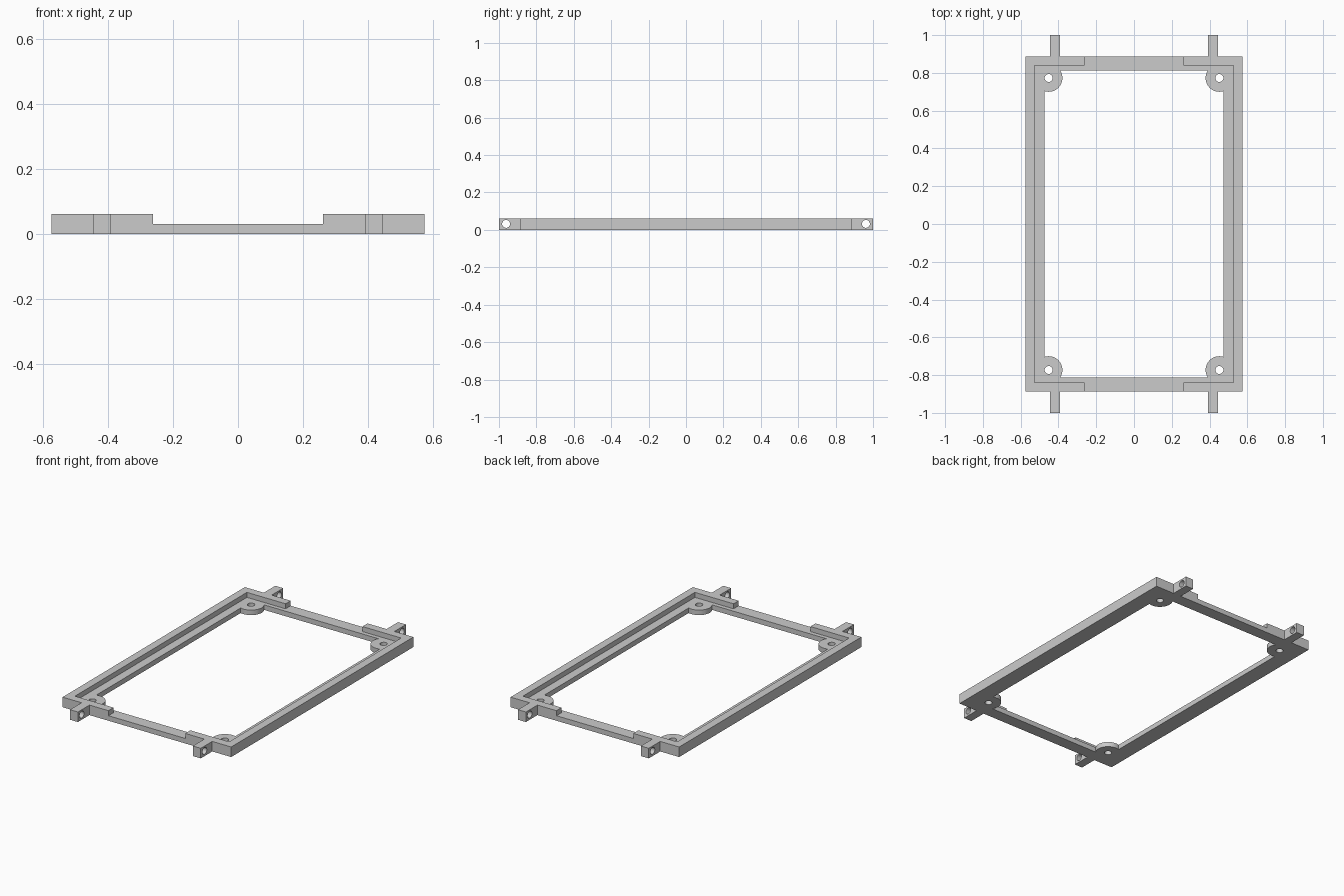
import bpy
import bmesh
from math import pi
from mathutils import Matrix

if "Cube" in bpy.data.objects:
    bpy.data.objects.remove(bpy.data.objects["Cube"], do_unlink=True)

HEIGHT, LEDGE = 0.062, 0.031
OUT_X, OUT_Y = 0.575, 0.888          # outer frame
TAB_IN, TAB_OUT, TAB_Y = 0.392, 0.446, 1.0
BOSS_X, BOSS_Y, BOSS_R = 0.452, 0.773, 0.073
HOLE_R = 0.021
SIGNS = [(sx, sy) for sx in (-1, 1) for sy in (-1, 1)]

grey = bpy.data.materials.new("light grey plastic")
grey.use_nodes = True
colour = (0.6, 0.6, 0.6, 1)
grey.diffuse_color = colour
grey.node_tree.nodes["Principled BSDF"].inputs["Base Color"].default_value = colour


def finish(bm, name):
    mesh = bpy.data.meshes.new(name)
    bmesh.ops.recalc_face_normals(bm, faces=bm.faces)
    bm.to_mesh(mesh)
    bm.free()
    mesh.materials.append(grey)
    obj = bpy.data.objects.new(name, mesh)
    bpy.context.collection.objects.link(obj)
    return obj


def box(name, half_x, half_y, z0, z1):
    bm = bmesh.new()
    size = Matrix.Diagonal((2 * half_x, 2 * half_y, z1 - z0, 1))
    bmesh.ops.create_cube(bm, size=1, matrix=Matrix.Translation((0, 0, (z0 + z1) / 2)) @ size)
    return finish(bm, name)


def cylinders(name, radius, depth, places, turn=Matrix()):
    bm = bmesh.new()
    for p in places:
        bmesh.ops.create_cone(bm, cap_ends=True, segments=48, radius1=radius, radius2=radius,
                              depth=depth, matrix=Matrix.Translation(p) @ turn)
    return finish(bm, name)


def cut(target, cutter):
    mod = target.modifiers.new("cut", 'BOOLEAN')
    mod.operation, mod.solver, mod.object = 'DIFFERENCE', 'EXACT', cutter
    bpy.context.view_layer.objects.active = target
    bpy.ops.object.modifier_apply(modifier=mod.name)
    bpy.data.objects.remove(cutter, do_unlink=True)


# Frame outline with four mounting tabs, one quarter mirrored around
quarter = [(OUT_X, OUT_Y), (TAB_OUT, OUT_Y), (TAB_OUT, TAB_Y), (TAB_IN, TAB_Y), (TAB_IN, OUT_Y)]
half = quarter + [(-x, y) for x, y in reversed(quarter)]
outline = half + [(x, -y) for x, y in reversed(half)]
bm = bmesh.new()
base = bm.faces.new([bm.verts.new((x, y, 0)) for x, y in outline])
top = bmesh.ops.extrude_face_region(bm, geom=[base])["geom"]
bmesh.ops.translate(bm, vec=(0, 0, HEIGHT),
                    verts=[v for v in top if isinstance(v, bmesh.types.BMVert)])
frame = finish(bm, "frame")

# Central opening, leaving round screw bosses in the corners
opening = box("opening_cutter", 0.474, 0.812, -0.1, 0.2)
cut(opening, cylinders("boss_shape", BOSS_R, 1, [(x * BOSS_X, y * BOSS_Y, 0) for x, y in SIGNS]))
cut(frame, opening)

# Recess above the ledge and the lowered middle of both end walls
cut(frame, box("recess_cutter", 0.526, 0.838, LEDGE, 0.2))
cut(frame, box("end_gap_cutter", 0.262, 1.1, LEDGE, 0.2))

# Vertical screw holes in the bosses, sideways holes in the tabs
cut(frame, cylinders("screw_hole_cutter", HOLE_R, 1,
                     [(x * BOSS_X, y * BOSS_Y, 0) for x, y in SIGNS]))
cut(frame, cylinders("tab_hole_cutter", HOLE_R, 0.2,
                     [(x * (TAB_IN + TAB_OUT) / 2, y * 0.962, 0.032) for x, y in SIGNS],
                     Matrix.Rotation(pi / 2, 4, 'Y')))

# Smooth curved walls, crisp corners
bpy.ops.object.select_all(action='DESELECT')
frame.select_set(True)
bpy.context.view_layer.objects.active = frame
bpy.ops.object.shade_smooth_by_angle(angle=pi / 6)
